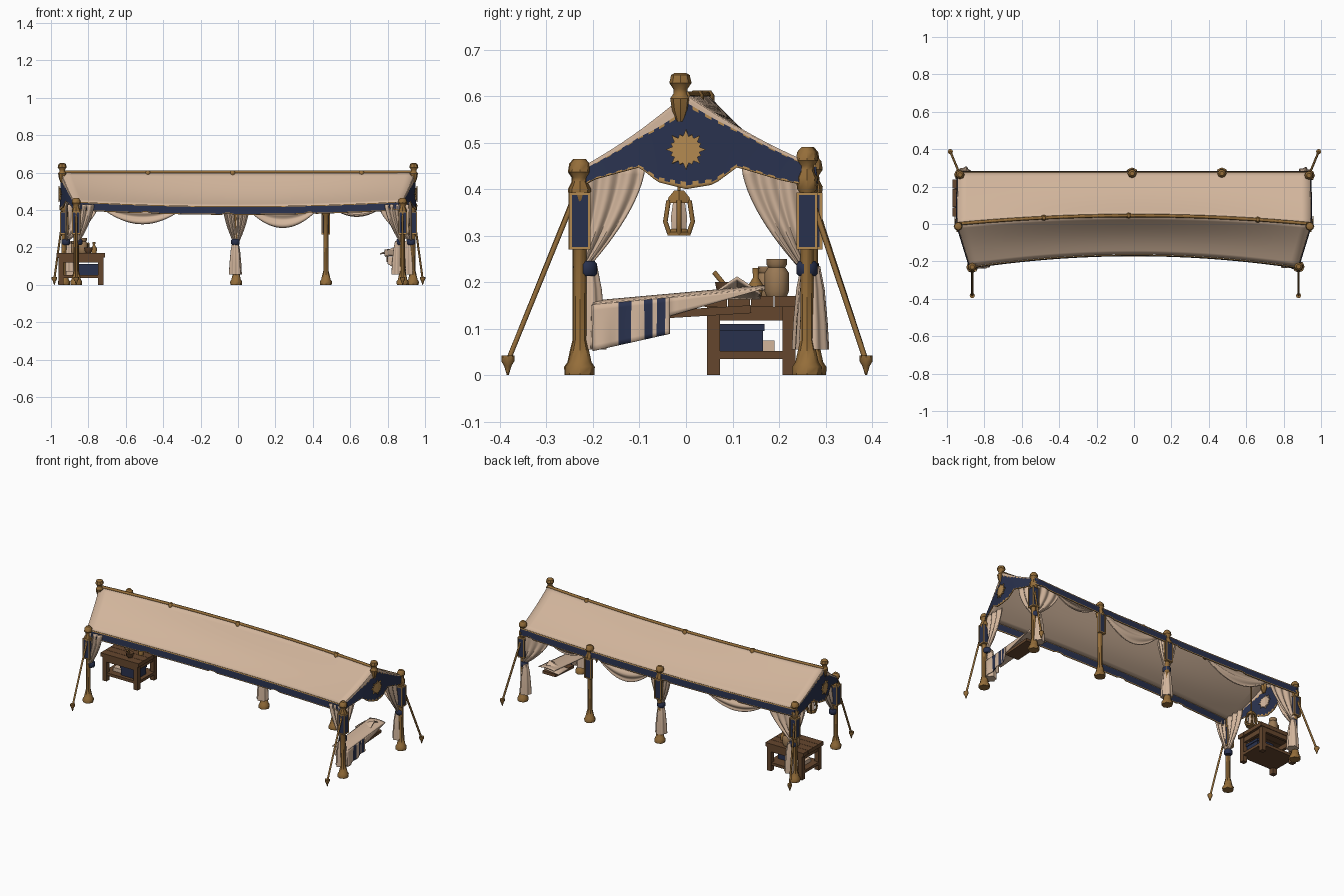
import bpy, bmesh
from math import sin, cos, pi, radians
from mathutils import Vector, Matrix

if "Cube" in bpy.data.objects:
    bpy.data.objects.remove(bpy.data.objects["Cube"])


def material(name, *rgb):
    m = bpy.data.materials.new(name)
    m.use_nodes = True
    m.diffuse_color = (*rgb, 1)
    node = m.node_tree.nodes["Principled BSDF"]
    node.inputs["Base Color"].default_value = (*rgb, 1)
    node.inputs["Roughness"].default_value = 0.9
    return m


CREAM = material("cream canvas", 0.64, 0.46, 0.33)
NAVY = material("navy cloth", 0.022, 0.031, 0.075)
GOLD = material("aged gold", 0.30, 0.155, 0.042)
TRIM = material("gold trim", 0.45, 0.25, 0.08)
WOOD = material("dark wood", 0.13, 0.062, 0.027)
CLAY = material("brown clay", 0.32, 0.19, 0.09)


def finish(name, bm, mats, smooth=True):
    bmesh.ops.recalc_face_normals(bm, faces=bm.faces)
    mesh = bpy.data.meshes.new(name)
    bm.to_mesh(mesh)
    bm.free()
    for m in mats:
        mesh.materials.append(m)
    ob = bpy.data.objects.new(name, mesh)
    bpy.context.collection.objects.link(ob)
    if smooth:
        bpy.ops.object.select_all(action="DESELECT")
        ob.select_set(True)
        bpy.context.view_layer.objects.active = ob
        bpy.ops.object.shade_smooth_by_angle(angle=radians(40))
    return ob


def thicken(ob, amount):
    mod = ob.modifiers.new("thickness", "SOLIDIFY")
    mod.thickness, mod.offset = amount, 0


def sheet(name, f, nu, nv, mats, rule=None):
    """Cloth sheet f(u, v); rule(column, row) picks the colour."""
    bm = bmesh.new()
    rows = [[bm.verts.new(f(i / nu, j / nv)) for i in range(nu + 1)] for j in range(nv + 1)]
    for j in range(nv):
        for i in range(nu):
            face = bm.faces.new((rows[j][i], rows[j + 1][i], rows[j + 1][i + 1], rows[j][i + 1]))
            face.material_index = rule(i, j) if rule else 0
    thicken(finish(name, bm, mats), 0.005)


def lathe(name, at, profile, mat, seg=10, flute=0):
    """Turned part from (radius, height) pairs."""
    bm = bmesh.new()
    rings = []
    for r, z in profile:
        ring = []
        for k in range(seg):
            a = 2 * pi * k / seg
            rr = r * (1 + flute * sin(6 * a))
            ring.append(bm.verts.new((at[0] + rr * cos(a), at[1] + rr * sin(a), at[2] + z)))
        rings.append(ring)
    for lo, hi in zip(rings, rings[1:]):
        for k in range(seg):
            n = (k + 1) % seg
            bm.faces.new((lo[k], lo[n], hi[n], hi[k]))
    bm.faces.new(rings[0])
    bm.faces.new(rings[-1])
    finish(name, bm, [mat])


def box(name, lo, hi, mat, tilt=0):
    lo, hi = Vector(lo), Vector(hi)
    bm = bmesh.new()
    bmesh.ops.create_cube(bm, size=1, matrix=Matrix.Translation((lo + hi) / 2)
                          @ Matrix.Rotation(tilt, 4, "X") @ Matrix.Diagonal((*(hi - lo), 1)))
    finish(name, bm, [mat], smooth=False)


def tube(name, pts, r, mat):
    cu = bpy.data.curves.new(name, "CURVE")
    cu.dimensions, cu.bevel_depth, cu.bevel_resolution, cu.use_fill_caps = "3D", r, 1, True
    sp = cu.splines.new("POLY")
    sp.points.add(len(pts) - 1)
    for p, q in zip(sp.points, pts):
        p.co = (*q, 1)
    cu.materials.append(mat)
    bpy.context.collection.objects.link(bpy.data.objects.new(name, cu))


# Roof: bowed ridge and eaves, canvas sagging most at mid length
def ridge(s):
    return Vector((0.945 * s, 0.045 * (1 - s * s), 0.602))


def eave(s, side):
    if side < 0:
        return Vector((0.875 * s, -0.162 - 0.066 * s * s, 0.417 + 0.025 * s * s))
    return Vector((0.94 * s, 0.273, 0.43 + 0.02 * s * s))


def slope(s, t, side):
    p = ridge(s).lerp(eave(s, side), t)
    p.z -= (0.009 + 0.013 * (1 - s * s)) * sin(pi * t)
    return p


for side, label in ((-1, "front"), (1, "back")):
    sheet(label + "_roof", lambda u, v: slope(2 * u - 1, v, side), 40, 10, [CREAM])

    # Hanging border along the eave: trimmed panels with notches between
    def border(u, v):
        p = eave(2 * u - 1, side)
        drop = 0.034 + 0.012 * min(1, 5 * abs(sin(4 * pi * u + 0.4)))
        return p + Vector((0, side * (0.004 + 0.004 * v), 0.003 - drop * v))
    sheet(label + "_border", border, 80, 9, [NAVY, TRIM], lambda i, j: int(j in (0, 8)))

tube("ridge_pole", [ridge(i / 10 - 1) for i in range(21)], 0.009, GOLD)
for s in (-0.51, -0.03, 0.70):
    lathe("ridge_knob", ridge(s), [(0.01, -0.03), (0.016, -0.018), (0.016, 0), (0.009, 0.01)], GOLD, 8)

# Gable ends with a lobed hem, star and crown
HEM = [(-0.23, 0.40), (-0.2, 0.42), (-0.1, 0.447), (-0.06, 0.415), (0, 0.40),
       (0.06, 0.41), (0.11, 0.447), (0.2, 0.42), (0.27, 0.405)]


def hem(y):
    for (a, za), (b, zb) in zip(HEM, HEM[1:]):
        if y <= b:
            return za + (zb - za) * (y - a) / (b - a)
    return HEM[-1][1]


def star(x, end, mat):
    """Sixteen-rayed star lying along the bent gable."""
    bm = bmesh.new()
    centre = bm.verts.new((end * x, 0, 0.485))
    rim = []
    for k in range(32):
        r = 0.029 if k % 2 else (0.043 if k % 4 == 0 else 0.035)
        y, z = r * cos(k * pi / 16), r * sin(k * pi / 16)
        rim.append(bm.verts.new((end * (x - abs(y) * (0.3 if y < 0 else 0.02)), y, 0.485 + z)))
    for k in range(32):
        bm.faces.new((centre, rim[k], rim[(k + 1) % 32]))
    thicken(finish("gable_star", bm, [mat], smooth=False), 0.006)


def gable_colour(i, j):
    top = 4 if i < 20 else 2
    if j < top:
        return 0
    return 1 if j == 25 or (j in (top, 24) and i % 2) else 2


for end in (-1, 1):
    def gable(u, v):
        t = 2 * u - 1
        p = slope(end, abs(t), -1 if t < 0 else 1)
        p.z += (min(hem(p.y), p.z - 0.02) - p.z) * v
        p.x += end * 0.006 * v
        return p
    sheet("gable", gable, 40, 26, [CREAM, TRIM, NAVY], gable_colour)
    star(0.957, end, TRIM)
    star(0.939, end, CREAM)
    lathe("ridge_crown", (end * 0.94, -0.012, 0.545),
          [(0.008, 0), (0.018, 0.025), (0.022, 0.05), (0.015, 0.06), (0.015, 0.07),
           (0.024, 0.083), (0.02, 0.1), (0.012, 0.105)], GOLD, 8)


# Curtain gathered from a wide top to a tie on the post
def curtain(post, direction, width, top):
    d = Vector(direction)
    n = Vector((-d.y, d.x, 0))

    def f(u, v):
        w = 0.024 + width * (1 - v ** 1.6)
        return (Vector((*post, top + (0.23 - top) * v)) + d * (u * w - 0.01)
                + n * 0.006 * sin(u * 7 * pi) * (1 - 0.3 * v))
    sheet("curtain", f, 36, 12, [CREAM])


def tail(x, y):
    lathe("curtain_tail", (x, y, 0.055), [(0.032, 0), (0.029, 0.06), (0.023, 0.13), (0.014, 0.18)],
          CREAM, 36, 0.12)


def tie(x, y):
    lathe("curtain_tie", (x, y, 0.213), [(0.018, 0), (0.023, 0.006), (0.023, 0.026), (0.018, 0.032)], NAVY, 12)


# Posts: x, y, height
POSTS = [(-0.865, -0.23, 0.465), (0.88, -0.228, 0.465), (-0.93, 0.263, 0.49),
         (0.935, 0.26, 0.49), (-0.01, 0.27, 0.47), (0.47, 0.27, 0.47)]
for x, y, h in POSTS:
    lathe("post", (x, y, 0),
          [(0.031, 0), (0.032, 0.018), (0.025, 0.028), (0.018, 0.06), (0.014, 0.075), (0.014, h - 0.1),
           (0.021, h - 0.09), (0.024, h - 0.065), (0.016, h - 0.05), (0.016, h - 0.04),
           (0.024, h - 0.028), (0.021, h - 0.01), (0.012, h)], GOLD, 8)
    # Banner on the post with gold bands; middle posts carry it on the outside only
    corner = abs(x) > 0.8
    w = 0.02
    y0 = y - w if corner else y + 0.006
    box("post_banner", (x - w, y0, 0.275), (x + w, y + w, 0.39), NAVY)
    for z in (0.27, 0.387):
        box("banner_band", (x - w - 0.003, y0 - 0.003, z), (x + w + 0.003, y + w + 0.003, z + 0.006), TRIM)
    for cx in (x - w, x + w):
        for cy in (y0, y + w):
            box("banner_edge", (cx - 0.003, cy - 0.003, 0.27), (cx + 0.003, cy + 0.003, 0.39), TRIM)
    if corner:
        back, out = y > 0, 1 if x > 0 else -1
        curtain((x - out * 0.012, y), (0, -1 if back else 1, 0), 0.125, 0.45)
        curtain((x, y), (-out, 0, 0), 0.17 if back else 0.08, 0.43)
        tie(x - out * 0.01, y if back else y + 0.014)
        if back or out > 0:
            tail(x - out * 0.025, y + (0.01 if back else 0.022))
        # Guy rope and stake
        sx = x * 1.056 if back else x
        sy = 0.387 if back else -0.383
        tube("guy_rope", [(x, y, 0.41), (sx, sy, 0.03)], 0.006, GOLD)
        lathe("stake", (sx, sy, 0), [(0.002, 0), (0.008, 0.02), (0.014, 0.03), (0.014, 0.042)], GOLD, 8)
for d in (-1, 1):
    curtain((-0.01, 0.262), (d, 0, 0), 0.055, 0.42)
tie(-0.014, 0.262)
tail(-0.014, 0.262)

# Swags along the back eave
for x0, x1, depth in ((-0.74, -0.28, 0.10), (0.04, 0.44, 0.12), (0.49, 0.78, 0.06)):
    def swag(u, v):
        fall = depth * sin(pi * u) ** 0.8 * v
        return Vector((x0 + (x1 - x0) * u, 0.262 + 0.008 * sin(4 * pi * v) * sin(pi * u), 0.425 - fall))
    sheet("swag", swag, 24, 12, [CREAM])

# Hanging lantern
LX, LY = -0.85, -0.015
tube("lantern_cord", [(LX, LY, 0.39), (LX, LY, 0.58)], 0.004, GOLD)
lathe("lantern_roof", (LX, LY, 0.37), [(0.03, 0), (0.026, 0.012), (0.012, 0.027)], GOLD, 6)
lathe("lantern_glass", (LX, LY, 0.31), [(0.018, 0), (0.02, 0.03), (0.015, 0.06)], CREAM, 6)
lathe("lantern_base", (LX, LY, 0.30), [(0.028, 0), (0.028, 0.008), (0.02, 0.014)], GOLD, 6)
for k in range(6):
    a = k * pi / 3
    pts = [(LX + r * cos(a), LY + r * sin(a), z) for r, z in ((0.024, 0.305), (0.034, 0.33), (0.026, 0.375))]
    tube("lantern_bar", pts, 0.005, GOLD)

# Work table with shelf
X0, X1, Y0, Y1 = -0.96, -0.72, 0.045, 0.235
for i in range(4):
    y = Y0 - 0.005 + i * 0.05
    box("table_plank", (X0 - 0.01, y, 0.147), (X1 + 0.01, y + 0.048, 0.17), WOOD)
for x in (X0, X1 - 0.028):
    box("side_rail", (x + 0.006, Y0, 0.118), (x + 0.022, Y1, 0.147), WOOD)
    for y in (Y0, Y1 - 0.028):
        box("table_leg", (x, y, 0), (x + 0.028, y + 0.028, 0.147), WOOD)
for y in (Y0, Y1 - 0.016):
    box("long_rail", (X0, y, 0.12), (X1, y + 0.016, 0.147), WOOD)
box("shelf", (X0, Y0 + 0.004, 0.035), (X1, Y1 - 0.004, 0.052), WOOD)
box("blue_chest", (-0.85, 0.07, 0.052), (-0.745, 0.165, 0.095), NAVY)
box("chest_lid", (-0.854, 0.066, 0.095), (-0.741, 0.169, 0.11), NAVY)
box("folded_cloth", (-0.92, 0.09, 0.052), (-0.86, 0.19, 0.075), CREAM)

# Vessels on the table
JAR = [(0.022, 0), (0.026, 0.01), (0.026, 0.05), (0.018, 0.062), (0.022, 0.068), (0.022, 0.08)]
lathe("large_jar", (-0.83, 0.195, 0.17), JAR, CLAY, 12)
lathe("second_jar", (-0.875, 0.17, 0.17), [(r * 0.7, z * 0.8) for r, z in JAR], CLAY, 12)
lathe("bottle", (-0.77, 0.15, 0.17), [(0.014, 0), (0.016, 0.025), (0.006, 0.04), (0.008, 0.06)], GOLD, 10)
lathe("mortar", (-0.80, 0.085, 0.17), [(0.012, 0), (0.02, 0.012), (0.024, 0.03), (0.018, 0.03)], WOOD, 10)
tube("pestle", [(-0.80, 0.09, 0.185), (-0.80, 0.06, 0.222)], 0.006, GOLD)

# Sloping display board with draped cloth
box("board", (0.795, -0.04, 0.128), (0.885, 0.14, 0.145), WOOD, 0.06)


def top(y):
    return 0.152 + 0.09 * (y + 0.2)


sheet("display_cloth", lambda u, v: Vector((0.785 + 0.105 * v, -0.2 + 0.37 * u, top(-0.2 + 0.37 * u)
                                            + 0.006 * sin(pi * v))), 20, 8, [CREAM])
sheet("striped_cloth", lambda u, v: Vector((0.89 + 0.005 * sin(14 * u) * v, -0.2 + 0.165 * u,
                                            top(-0.2 + 0.165 * u) - v * (0.1 - 0.022 * u))),
      18, 8, [CREAM, NAVY], lambda i, j: int(6 <= i < 9 or 12 <= i < 14 or 15 <= i < 17))
sheet("cloth_end", lambda u, v: Vector((0.8 + 0.09 * u, -0.2 - 0.005 * sin(9 * u) * v,
                                        0.152 - v * (0.04 + 0.055 * u))), 12, 6, [CREAM])
sheet("cloth_side", lambda u, v: Vector((0.89, -0.035 + 0.2 * u, 0.167 + 0.018 * u - 0.04 * v * (1 - u))),
      10, 4, [CREAM])
sheet("loose_cloth", lambda u, v: Vector((0.76 + 0.1 * u, 0.06 + 0.1 * v,
                                          0.165 + 0.035 * (1 - abs(2 * v - 1)) * u + 0.01 * u)), 8, 8, [CREAM])
